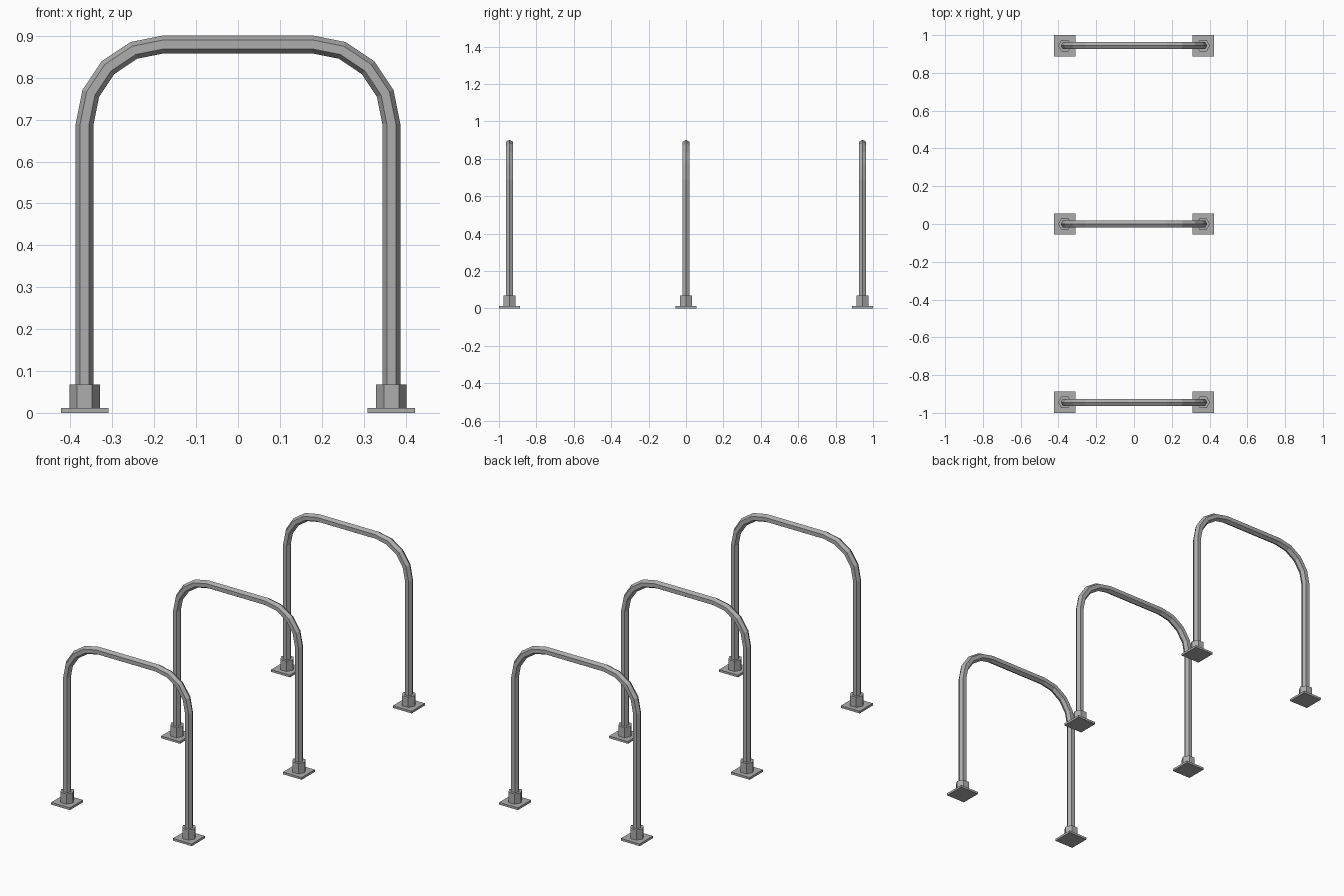
import bpy, bmesh, math
from mathutils import Vector

if "Cube" in bpy.data.objects:
    bpy.data.objects.remove(bpy.data.objects["Cube"])

steel = bpy.data.materials.new("galvanised steel")
steel.diffuse_color = (0.42, 0.42, 0.42, 1)
steel.use_nodes = True
steel.node_tree.nodes["Principled BSDF"].inputs["Base Color"].default_value = steel.diffuse_color

LEG_X, BEND_R, BEND_Z = 0.366, 0.19, 0.69
HOOP_Y = (-0.944, 0.0, 0.944)


def finish(name, bm, loc):
    bmesh.ops.recalc_face_normals(bm, faces=bm.faces)
    mesh = bpy.data.meshes.new(name)
    bm.to_mesh(mesh)
    bm.free()
    mesh.materials.append(steel)
    obj = bpy.data.objects.new(name, mesh)
    obj.location = loc
    bpy.context.collection.objects.link(obj)


def bridge(bm, a, b):
    n = len(a)
    for i in range(n):
        bm.faces.new((a[i], a[(i + 1) % n], b[(i + 1) % n], b[i]))


def ring(bm, radius, z, sides, turn=0.0):
    return [bm.verts.new((radius * math.cos(turn + math.tau * i / sides),
                          radius * math.sin(turn + math.tau * i / sides), z))
            for i in range(sides)]


# Hexagonal tube swept along the hoop; each station is (centre, outward direction)
def hoop(y):
    bm = bmesh.new()
    stations = [(Vector((LEG_X, 0, 0.012)), Vector((1, 0, 0)))]
    for side in (1, -1):
        for k in range(5):
            a = math.radians(22.5 * (k if side == 1 else 4 - k))
            out = Vector((side * math.cos(a), 0, math.sin(a)))
            pivot = Vector((side * (LEG_X - BEND_R), 0, BEND_Z))
            stations.append((pivot + out * BEND_R, out))
    stations.append((Vector((-LEG_X, 0, 0.012)), Vector((-1, 0, 0))))
    rings = []
    for centre, out in stations:
        rings.append([bm.verts.new(centre + 0.0215 * (
            out * math.cos(math.tau * i / 6) + Vector((0, math.sin(math.tau * i / 6), 0))))
            for i in range(6)])
    for a, b in zip(rings, rings[1:]):
        bridge(bm, a, b)
    bm.faces.new(rings[0])
    bm.faces.new(rings[-1])
    finish("hoop_tube", bm, (0, y, 0))


# Hexagonal socket around the foot of the tube
def collar(x, y):
    bm = bmesh.new()
    low, high = ring(bm, 0.036, 0.012, 6), ring(bm, 0.036, 0.068, 6)
    bridge(bm, low, high)
    bm.faces.new(low)
    bm.faces.new(high)
    finish("foot_collar", bm, (x, y, 0))


# Square base plate
def plate(x, y):
    bm = bmesh.new()
    r = 0.0565 * math.sqrt(2)
    low, high = ring(bm, r, 0, 4, math.pi / 4), ring(bm, r, 0.012, 4, math.pi / 4)
    bridge(bm, low, high)
    bm.faces.new(low)
    bm.faces.new(high)
    finish("base_plate", bm, (x, y, 0))


for y in HOOP_Y:
    hoop(y)
    for x in (-LEG_X, LEG_X):
        collar(x, y)
        plate(x, y)
